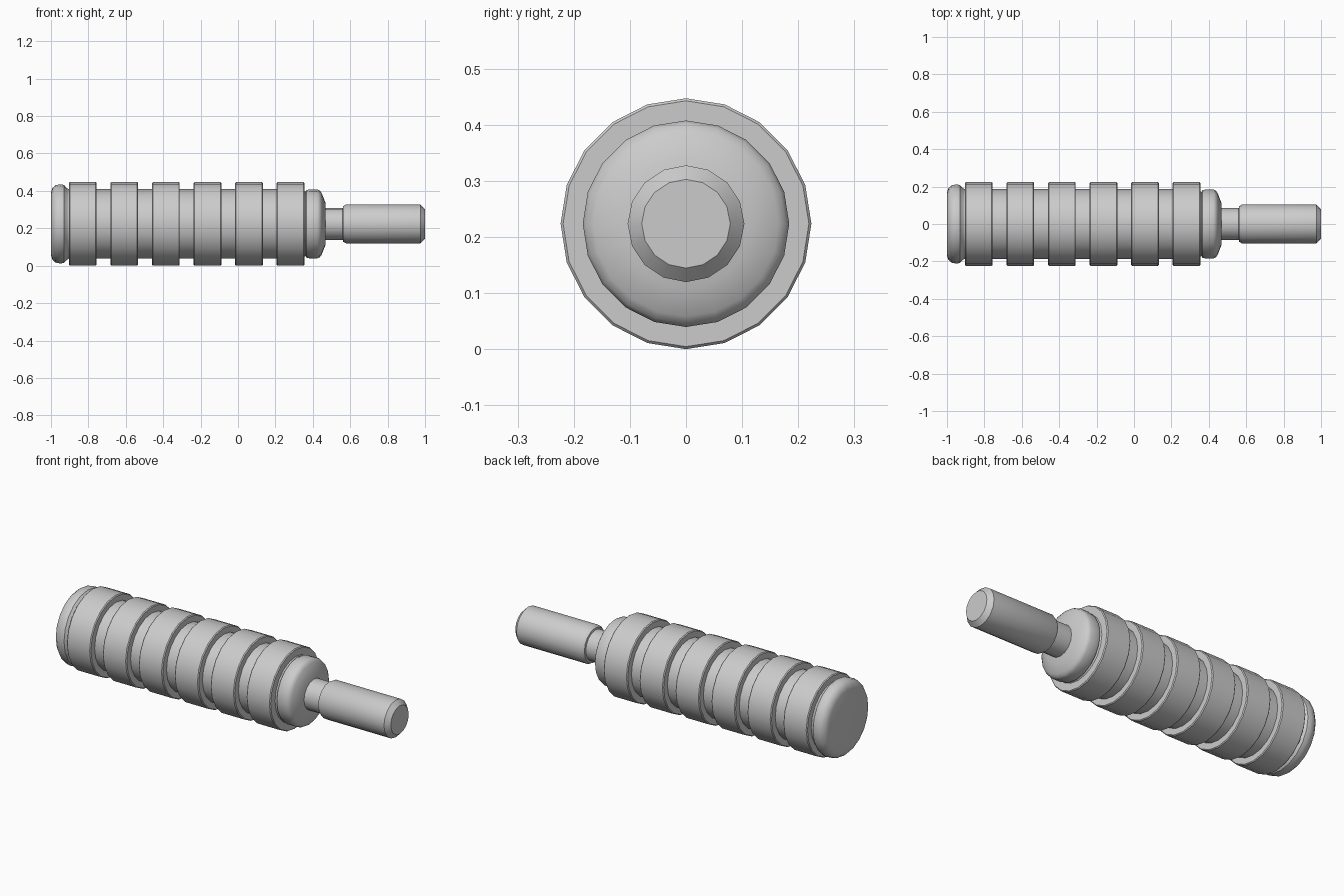
import bpy, bmesh, math

if "Cube" in bpy.data.objects:
    bpy.data.objects.remove(bpy.data.objects["Cube"])

AXIS_Z = 0.2235


def lathe(name, profile, sides=20):
    """Revolve (x, radius) points around the long axis; radius 0 closes an end."""
    bm = bmesh.new()
    loops = []
    for x, r in profile:
        if r == 0:
            loops.append([bm.verts.new((x, 0, AXIS_Z))])
        else:
            angles = [2 * math.pi * i / sides for i in range(sides)]
            loops.append([bm.verts.new((x, r * math.sin(a), AXIS_Z + r * math.cos(a)))
                          for a in angles])
    for a, b in zip(loops, loops[1:]):
        for i in range(sides):
            j = (i + 1) % sides
            corners = [a[i % len(a)], a[j % len(a)], b[j % len(b)], b[i % len(b)]]
            bm.faces.new(list(dict.fromkeys(corners)))
    bmesh.ops.recalc_face_normals(bm, faces=bm.faces)
    # An open sleeve must face outward
    f = bm.faces[:][0] if profile[0][1] else None
    if f and abs(f.normal.x) < 0.5:
        c = f.calc_center_median()
        if f.normal.y * c.y + f.normal.z * (c.z - AXIS_Z) < 0:
            bmesh.ops.reverse_faces(bm, faces=bm.faces)
    mesh = bpy.data.meshes.new(name)
    bm.to_mesh(mesh)
    bm.free()
    ob = bpy.data.objects.new(name, mesh)
    bpy.context.collection.objects.link(ob)
    bpy.ops.object.select_all(action='DESELECT')
    ob.select_set(True)
    bpy.context.view_layer.objects.active = ob
    bpy.ops.object.shade_smooth_by_angle(angle=math.radians(35))
    return ob


# Grip core, visible in the grooves
lathe("grip_core", [(-0.91, 0.186), (0.353, 0.186)])

# Six raised grip rings
for k in range(6):
    x0 = -0.904 + 0.2222 * k
    x1 = x0 + 0.148
    lathe(f"grip_ring_{k + 1}", [(x0, 0.18), (x0, 0.219), (x0 + 0.005, 0.2235),
                                 (x1 - 0.005, 0.2235), (x1, 0.219), (x1, 0.18)])

# Rounded butt cap
lathe("end_cap", [(-1, 0), (-1, 0.168), (-0.992, 0.192), (-0.975, 0.207), (-0.95, 0.212),
                  (-0.93, 0.208), (-0.917, 0.193), (-0.905, 0.186)])

# Front collar with tapered face
lathe("front_collar", [(0.35, 0.18), (0.36, 0.172), (0.366, 0.18), (0.38, 0.184),
                       (0.425, 0.184), (0.438, 0.178), (0.447, 0.165),
                       (0.467, 0.115), (0.469, 0)])

# Neck and mounting peg
lathe("peg", [(0.45, 0), (0.45, 0.085), (0.56, 0.085), (0.562, 0.095), (0.578, 0.104),
              (0.975, 0.104), (1, 0.079), (1, 0)], 16)
